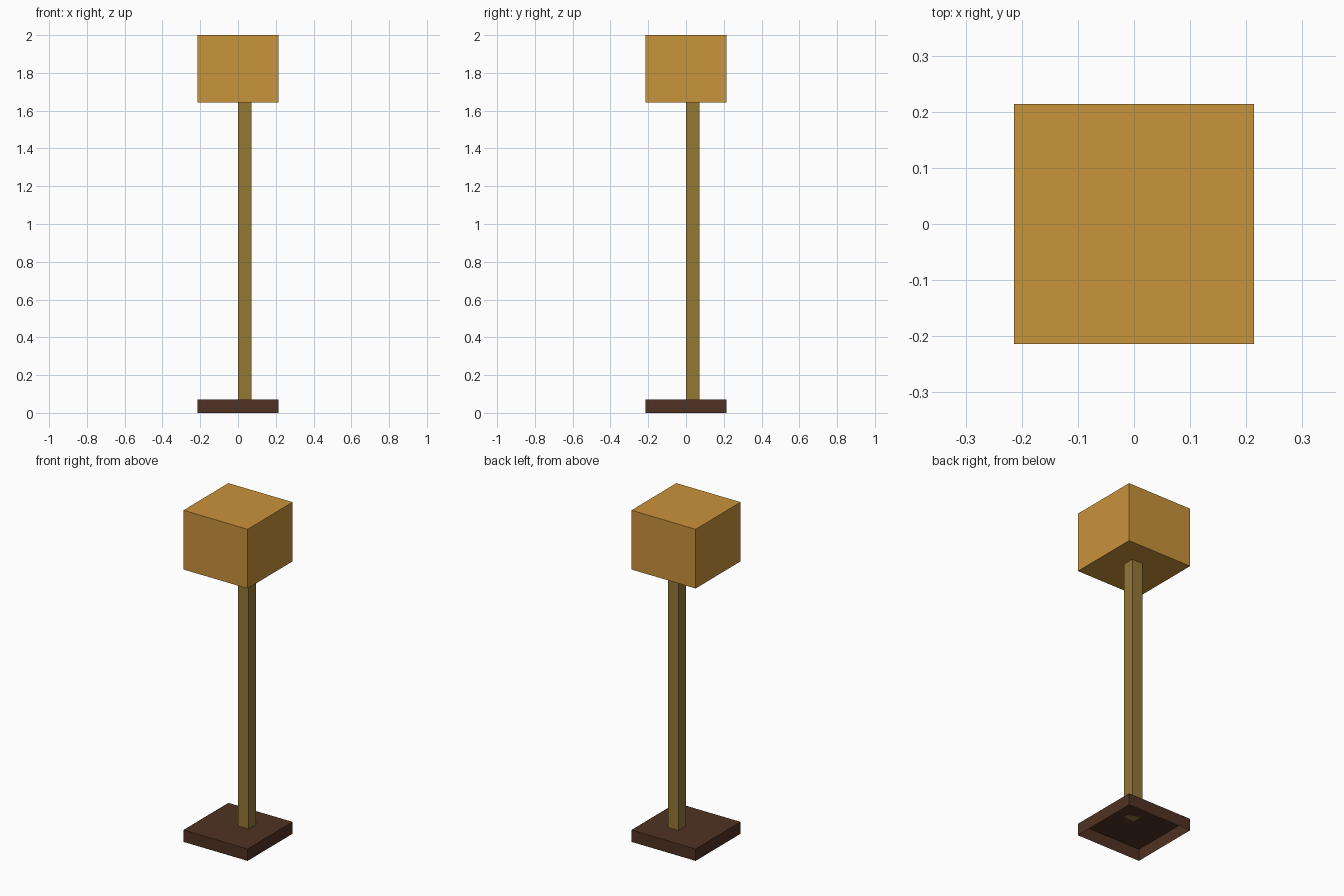
import bpy, bmesh

if "Cube" in bpy.data.objects:
    bpy.data.objects.remove(bpy.data.objects["Cube"])

U = 2 / 28  # the model sits on a block grid, 28 units tall


def material(name, srgb):
    mat = bpy.data.materials.new(name)
    lin = [((c / 255 + 0.055) / 1.055) ** 2.4 for c in srgb]
    mat.diffuse_color = (*lin, 1)
    mat.use_nodes = True
    mat.node_tree.nodes["Principled BSDF"].inputs["Base Color"].default_value = mat.diffuse_color
    return mat


def box(name, lo, hi, mat, open_bottom=False):
    """Axis-aligned box between two grid corners."""
    bm = bmesh.new()
    bmesh.ops.create_cube(bm, size=1)
    for v in bm.verts:
        v.co = [(lo[i] if v.co[i] < 0 else hi[i]) * U for i in range(3)]
    bm.normal_update()
    if open_bottom:
        under = [f for f in bm.faces if f.normal.z < -0.5]
        bmesh.ops.delete(bm, geom=under, context='FACES_ONLY')
    mesh = bpy.data.meshes.new(name)
    bm.to_mesh(mesh)
    bm.free()
    mesh.materials.append(mat)
    obj = bpy.data.objects.new(name, mesh)
    bpy.context.collection.objects.link(obj)
    return obj


# Foot plate, hollow underneath
box("base", (-3, -3, 0), (3, 3, 1), material("dark brown", (79, 50, 34)), open_bottom=True)
# Post, offset by half its width from the centre
box("post", (0, 0, 1), (1, 1, 23), material("olive wood", (149, 119, 54)))
# Closed block on top
box("shade", (-3, -3, 23), (3, 3, 28), material("amber", (201, 147, 59)))
